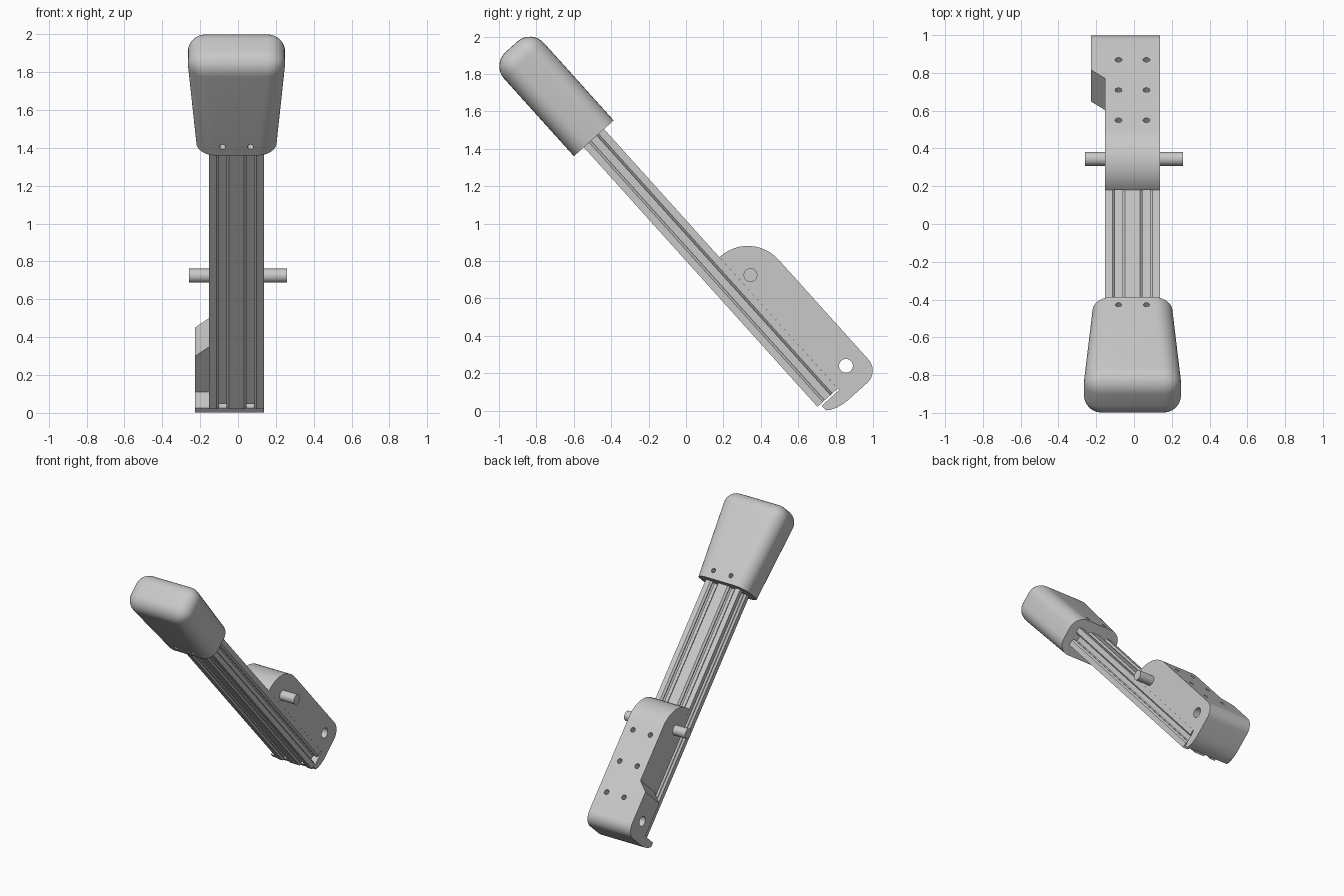
import bpy, bmesh, math
from mathutils import Vector, Matrix

cube = bpy.data.objects.get("Cube")
if cube:
    bpy.data.objects.remove(cube, do_unlink=True)

# Everything is built upright (x across, y through, z along the lever), then leaned
LEAN = Matrix.Rotation(math.radians(42), 4, 'X')
CX = -0.008           # middle of the lever in x
HALF = 0.0727         # half of one extrusion cell
BAR_Y = 0.609         # middle of the bar in y

grey = bpy.data.materials.new("plain grey")
grey.use_nodes = True
COLOUR = (0.58, 0.58, 0.58, 1)
grey.diffuse_color = COLOUR
grey.node_tree.nodes["Principled BSDF"].inputs["Base Color"].default_value = COLOUR


def finish(name, bm):
    bmesh.ops.recalc_face_normals(bm, faces=bm.faces)
    mesh = bpy.data.meshes.new(name)
    bm.to_mesh(mesh)
    bm.free()
    mesh.materials.append(grey)
    obj = bpy.data.objects.new(name, mesh)
    obj.matrix_world = LEAN
    bpy.context.collection.objects.link(obj)
    return obj


def prism(name, points, place, lo, hi):
    """Extrude a 2D outline; place(a, b, h) gives the 3D point."""
    bm = bmesh.new()
    rings = [[bm.verts.new(place(a, b, h)) for a, b in points] for h in (lo, hi)]
    n = len(points)
    for ring in rings:
        bm.faces.new(ring)
    for i in range(n):
        j = (i + 1) % n
        bm.faces.new((rings[0][i], rings[0][j], rings[1][j], rings[1][i]))
    return finish(name, bm)


def rod(name, axis, centre, radius, length):
    bm = bmesh.new()
    turn = Vector((0, 0, 1)).rotation_difference(Vector(axis)).to_matrix().to_4x4()
    bmesh.ops.create_cone(bm, cap_ends=True, segments=32, radius1=radius, radius2=radius,
                          depth=length, matrix=Matrix.Translation(centre) @ turn)
    return finish(name, bm)


def cut(obj, cutters):
    for c in cutters:
        mod = obj.modifiers.new("cut", 'BOOLEAN')
        mod.operation, mod.solver, mod.object = 'DIFFERENCE', 'EXACT', c
    bpy.context.view_layer.update()
    graph = bpy.context.evaluated_depsgraph_get()
    mesh = bpy.data.meshes.new_from_object(obj.evaluated_get(graph))
    obj.modifiers.clear()
    obj.data = mesh
    for c in cutters:
        bpy.data.objects.remove(c, do_unlink=True)


def smooth(obj):
    bpy.ops.object.select_all(action='DESELECT')
    obj.select_set(True)
    bpy.context.view_layer.objects.active = obj
    bpy.ops.object.shade_smooth_by_angle(angle=math.radians(30))


def arc(cy, cz, r, start, end, steps=12):
    angles = [math.radians(start + (end - start) * i / steps) for i in range(steps + 1)]
    return [(cy + r * math.cos(a), cz + r * math.sin(a)) for a in angles]


# Slotted bar: two cells side by side, a V-mouthed slot in each outer cell face
half_slot = [(0.034, 0), (0.021, 0.013), (0.021, 0.017), (0.04, 0.017),
             (0.04, 0.023), (0.021, 0.043)]
slot = [(-u, d) for u, d in half_slot] + [(u, d) for u, d in reversed(half_slot)]


def face_points(centre, along, inward):
    c, a, n = Vector(centre), Vector(along), Vector(inward)
    return [tuple(c + a * u + n * d) for u, d in slot]


W = 2 * HALF
outline = [(-W, -HALF)]
for x in (-HALF, HALF):
    outline += face_points((x, -HALF), (1, 0), (0, 1))
outline += [(W, -HALF)] + face_points((W, 0), (0, 1), (-1, 0)) + [(W, HALF)]
for x in (HALF, -HALF):
    outline += face_points((x, HALF), (-1, 0), (0, -1))
outline += [(-W, HALF)] + face_points((-W, 0), (0, -1), (1, 0))
prism("slotted_bar", outline, lambda a, b, h: (CX + a, BAR_Y + b, h), -0.455, 1.9)

# Bracket: rounded side profile with a lip under the end of the bar
BACK, FRONT, FOOT = 0.908, 0.682, -0.538
profile = ([(FRONT, 0.49)] + arc(BACK - 0.22, 0.27, 0.22, 90, 0)
           + arc(BACK - 0.088, FOOT + 0.088, 0.088, 0, -90)
           + [(0.68, FOOT), (0.645, -0.535), (0.61, -0.527), (0.58, -0.515),
              (0.557, -0.499), (0.557, -0.466), (FRONT, -0.466)])
LEFT, RIGHT, WIDE = CX + W, CX - W, -0.228
bracket = prism("bracket", profile, lambda a, b, h: (h, a, b), WIDE, LEFT)

# Narrow the upper bracket, leaving a sloped shoulder; drill the holes
shoulder = [(RIGHT, -0.144), (WIDE, -0.212), (WIDE - 0.05, -0.256), (WIDE - 0.05, 0.8), (RIGHT, 0.8)]
cutters = [prism("notch_cutter", shoulder, lambda a, b, h: (a, h, b), 0.4, 1.1),
           rod("pivot_cutter", (1, 0, 0), (0, 0.796, -0.394), 0.037, 1)]
for z in (-0.291, -0.052, 0.187):
    for side in (-1, 1):
        cutters.append(rod("screw_cutter", (0, 1, 0), (CX + side * 0.074, BACK, z), 0.018, 0.3))
cut(bracket, cutters)
smooth(bracket)

# Cross pin through the top of the bracket
smooth(rod("cross_pin", (1, 0, 0), (0, 0.741, 0.308), 0.037, 0.518))

# Grip: flared box, rounded everywhere except round its lower rim
bm = bmesh.new()
bmesh.ops.create_cube(bm, size=2)
for v in bm.verts:
    top = v.co.z > 0
    v.co = (CX + v.co.x * (0.265 if top else 0.212), BAR_Y - 0.001 + v.co.y * 0.143,
            2.07 if top else 1.412)
rounded = [e for e in bm.edges if any(v.co.z > 2 for v in e.verts)]
bmesh.ops.bevel(bm, geom=rounded, offset=0.1, segments=8, profile=0.5, affect='EDGES')
grip = finish("grip", bm)
cut(grip, [rod("grip_screw_cutter", (0, 1, 0), (CX + side * 0.074, BAR_Y, 1.472), 0.016, 0.5)
           for side in (-1, 1)])
smooth(grip)
